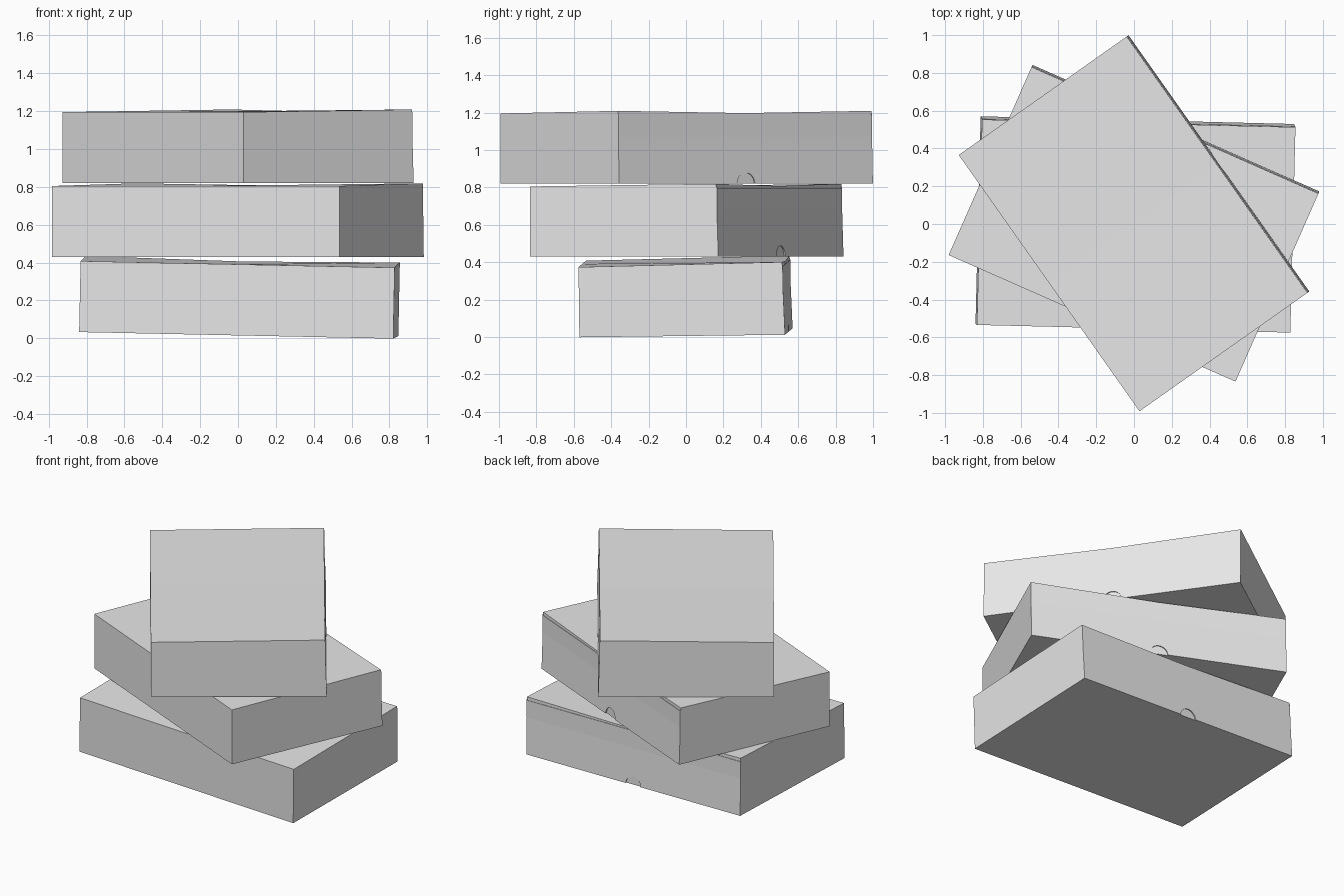
import bpy, math
from mathutils import Matrix, Euler

if "Cube" in bpy.data.objects:
    bpy.data.objects.remove(bpy.data.objects["Cube"])

L, W, H = 0.83, 0.55, 0.375   # half length, half width, height
T = 0.008                     # board thickness

card = bpy.data.materials.new("pale_grey_card")
card.diffuse_color = (0.8, 0.8, 0.8, 1)
card.use_nodes = True
card.node_tree.nodes["Principled BSDF"].inputs["Base Color"].default_value = card.diffuse_color


def make(name, verts, faces, matrix):
    me = bpy.data.meshes.new(name)
    me.from_pydata(verts, [], faces)
    me.materials.append(card)
    ob = bpy.data.objects.new(name, me)
    ob.matrix_world = matrix
    bpy.context.collection.objects.link(ob)
    return ob


def prism(name, low, high, matrix):
    """Closed solid between two matching loops."""
    n = len(low)
    faces = [tuple(range(n))[::-1], tuple(range(n, 2 * n))]
    faces += [(i, (i + 1) % n, n + (i + 1) % n, n + i) for i in range(n)]
    return make(name, low + high, faces, matrix)


def carton(name, loc, rot):
    m = Matrix.Translation(loc) @ Euler([math.radians(a) for a in rot]).to_matrix().to_4x4()
    e = 0.004
    # tray body
    body = [(-L + e, -W + e), (L - e, -W + e), (L - e, W - T), (-L + e, W - T)]
    prism(name + "_tray", [(x, y, 0) for x, y in body],
          [(x, y, H - T) for x, y in body], m)
    # lid panel, hinged on the -y side, its free edge sagging in the middle
    lid = [(-L, -W, 0), (0, -W, 0), (L, -W, 0),
           (L, W - 0.012, 0.014), (0, W - 0.012, 0.002), (-L, W - 0.012, 0.014)]
    verts = [(x, y, H - T + z * 0.2) for x, y, z in lid] + [(x, y, H + z) for x, y, z in lid]
    quads = [(5, 4, 1, 0), (4, 3, 2, 1), (6, 7, 10, 11), (7, 8, 9, 10)]
    quads += [(i, (i + 1) % 6, 6 + (i + 1) % 6, 6 + i) for i in range(6)]
    make(name + "_lid", verts, quads, m)
    # outer side walls
    for s, side in ((-1, "left"), (1, "right")):
        wall = [(-W, 0), (W - T, 0), (W - T, H), (-W, H)]
        prism(f"{name}_{side}_wall", [(s * L, y, z) for y, z in wall][::-s],
              [(s * (L - e), y, z) for y, z in wall][::-s], m)
    # hinge wall
    hinge = [(-L, 0), (L, 0), (L, H), (-L, H)]
    prism(name + "_hinge_wall", [(x, -W + e, z) for x, z in hinge],
          [(x, -W, z) for x, z in hinge], m)
    # closing flap with a round thumb notch, leaning out towards the bottom
    r = 0.058
    arc = [(r * math.cos(a), r * math.sin(a))
           for a in (math.pi * (1 - i / 16) for i in range(17))]
    flap = [(-L, 0)] + arc + [(L, 0), (L, H + 0.013), (0, H + 0.001), (-L, H + 0.013)]
    out = lambda z: W - 0.012 * z / H
    prism(name + "_flap", [(x, out(z), z) for x, z in flap],
          [(x, out(z) - T, z) for x, z in flap], m)


carton("bottom_box", (0.004, 0, 0.0225), (0.7, 1.2, -1.4))
carton("middle_box", (0, 0.004, 0.43), (0, 0, -23.8))
carton("top_box", (0, 0.004, 0.82), (0, 0, -54.8))
